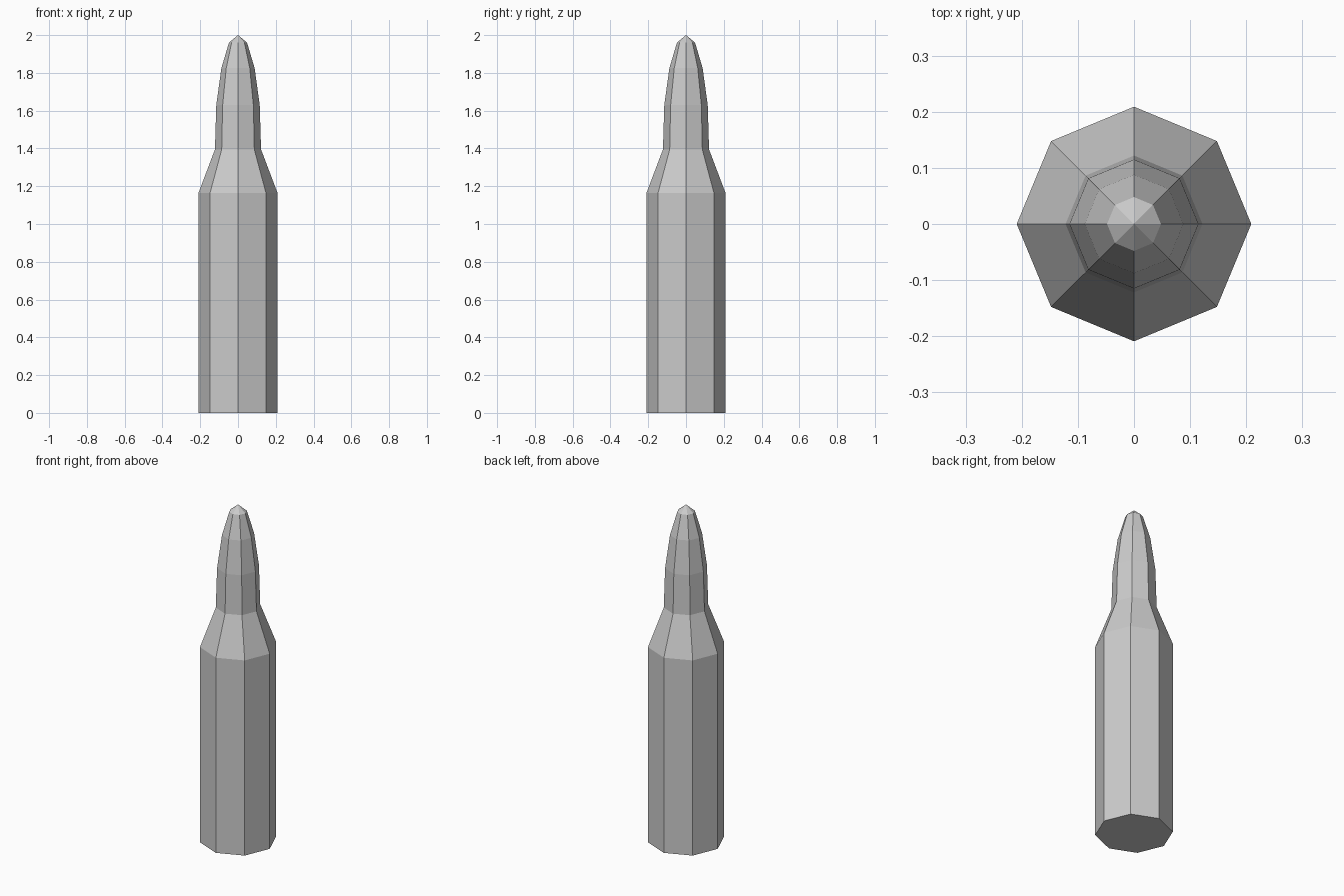
import bpy, bmesh
from math import cos, sin, pi

if "Cube" in bpy.data.objects:
    bpy.data.objects.remove(bpy.data.objects["Cube"])

SIDES = 8


def lathe(name, profile, cap_bottom=False, tip_z=None):
    """Flat-faced octagonal solid from (radius, z) rings."""
    bm = bmesh.new()
    rings = [[bm.verts.new((r * cos(2 * pi * i / SIDES), r * sin(2 * pi * i / SIDES), z))
              for i in range(SIDES)] for r, z in profile]
    for low, high in zip(rings, rings[1:]):
        for i in range(SIDES):
            j = (i + 1) % SIDES
            bm.faces.new((low[i], low[j], high[j], high[i]))
    if cap_bottom:
        bm.faces.new(rings[0][::-1])
    if tip_z is not None:
        tip = bm.verts.new((0, 0, tip_z))
        for i in range(SIDES):
            bm.faces.new((rings[-1][i], rings[-1][(i + 1) % SIDES], tip))
    mesh = bpy.data.meshes.new(name)
    bm.to_mesh(mesh)
    bm.free()
    obj = bpy.data.objects.new(name, mesh)
    bpy.context.collection.objects.link(obj)
    return obj


# Case: straight body and tapering shoulder
lathe("case", [(0.209, 0), (0.209, 1.165), (0.122, 1.395)], cap_bottom=True)

# Projectile: neck curving in to a pointed tip
lathe("projectile", [(0.122, 1.395), (0.115, 1.63), (0.088, 1.825), (0.048, 1.96)], tip_z=2.0)
